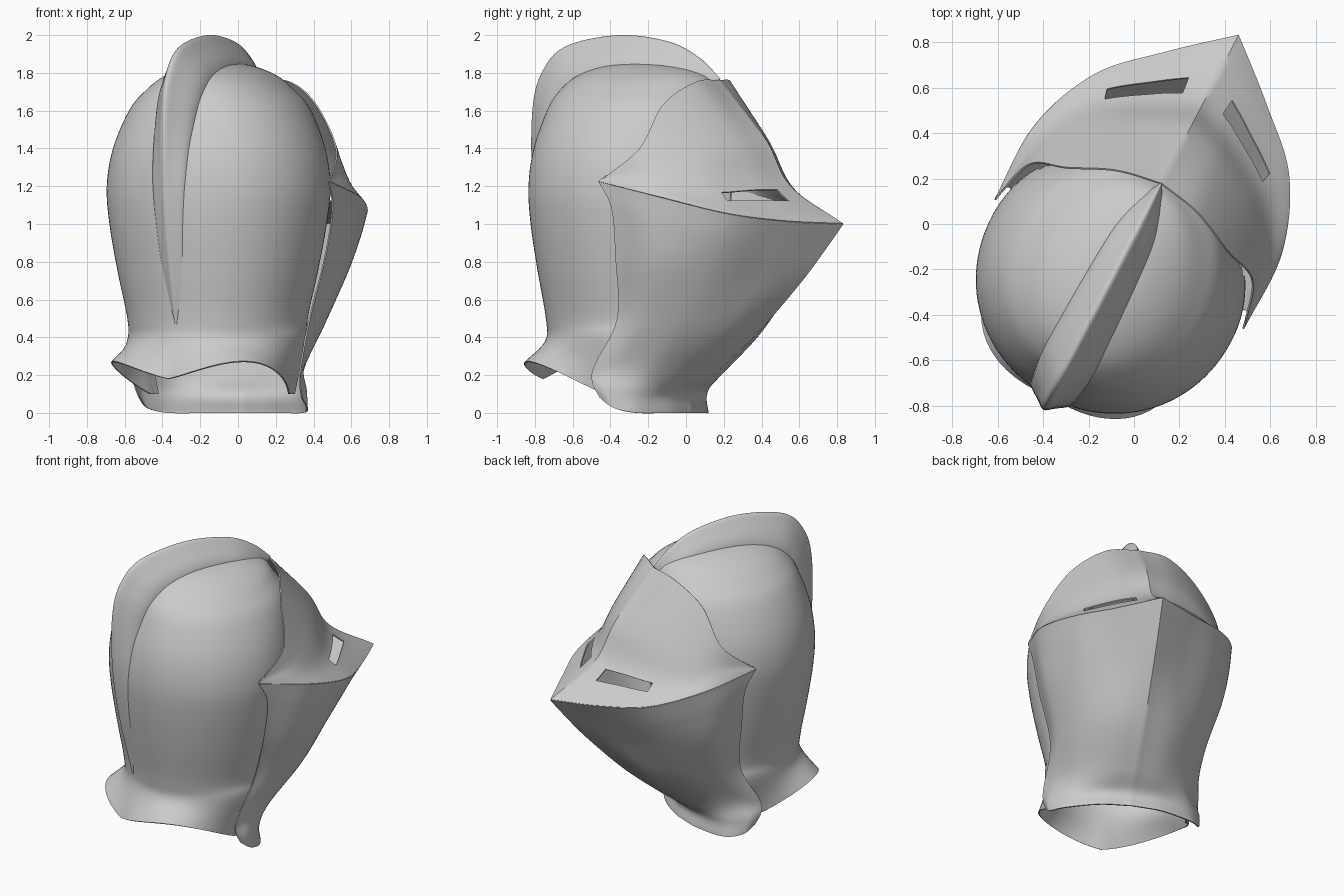
import bpy, bmesh, math
from mathutils import Vector

if "Cube" in bpy.data.objects:
    bpy.data.objects.remove(bpy.data.objects["Cube"])

TURN = math.radians(-27.5)      # the whole helmet is turned about z
OFFSET = (0.027, 0, 0)


def clamp(x):
    return max(0.0, min(1.0, x))


def spline(pts, n):
    """Catmull-Rom through the points, n steps per segment."""
    p = [Vector(q) for q in pts]
    p = [2 * p[0] - p[1]] + p + [2 * p[-1] - p[-2]]
    out = []
    for i in range(1, len(p) - 2):
        a, b, c, d = p[i - 1:i + 3]
        for k in range(n):
            t = k / n
            out.append(0.5 * (2 * b + (c - a) * t + (2 * a - 5 * b + 4 * c - d) * t * t
                              + (3 * b - a - 3 * c + d) * t ** 3))
    return out + [p[-2]]


def surface(rows, n_row, n_col):
    """Smooth grid through a few guide rows."""
    fine = [spline(r, n_col) for r in rows]
    cols = [spline(c, n_row) for c in zip(*fine)]
    return [list(r) for r in zip(*cols)]


def mirrored(grid):
    return [[Vector((-p.x, p.y, p.z)) for p in reversed(r[1:])] + r for r in grid]


def build(name, grid, skip=None, thick=0.008, angle=35):
    bm = bmesh.new()
    vs = [[bm.verts.new(p) for p in r] for r in grid]
    half = (len(grid[0]) - 1) / 2
    for i in range(len(grid) - 1):
        for j in range(len(grid[0]) - 1):
            q = [vs[i][j], vs[i][j + 1], vs[i + 1][j + 1], vs[i + 1][j]]
            mid = sum((v.co for v in q), Vector()) / 4
            if skip and skip(i, abs(j + 0.5 - half), mid):
                continue
            bm.faces.new(q)
    bmesh.ops.remove_doubles(bm, verts=bm.verts, dist=1e-5)
    bmesh.ops.delete(bm, geom=[v for v in bm.verts if not v.link_faces], context='VERTS')
    bmesh.ops.recalc_face_normals(bm, faces=bm.faces)
    me = bpy.data.meshes.new(name)
    bm.to_mesh(me)
    bm.free()
    ob = bpy.data.objects.new(name, me)
    bpy.context.collection.objects.link(ob)
    ob.rotation_euler.z = TURN
    ob.location = OFFSET
    for o in bpy.context.selected_objects:
        o.select_set(False)
    ob.select_set(True)
    bpy.context.view_layer.objects.active = ob
    if thick:
        m = ob.modifiers.new("shell", 'SOLIDIFY')
        m.thickness = thick
        m.offset = 0
        bpy.ops.object.convert(target='MESH')
    bpy.ops.object.shade_smooth_by_angle(angle=math.radians(angle))
    return ob


# Visor: guide rows run from the centre ridge to the ear (side, forward, up)
crease = [(0, .935, 1.0), (.25, .72, 1.015), (.48, .49, 1.055), (.61, .17, 1.14), (.615, -.2, 1.225)]
upper = [
    [(0, .2, 1.76), (.2, .16, 1.75), (.4, .07, 1.63), (.55, .01, 1.4), (.61, -.17, 1.245)],
    [(0, .47, 1.45), (.2, .39, 1.43), (.4, .26, 1.37), (.555, .08, 1.29), (.612, -.185, 1.24)],
    [(0, .62, 1.2), (.2, .52, 1.2), (.44, .35, 1.18), (.585, .1, 1.21), (.614, -.195, 1.232)],
    crease]
lower = [
    crease,
    [(0, .84, .88), (.22, .65, .89), (.465, .43, .92), (.598, .14, .98), (.6, -.13, 1.08)],
    [(0, .69, .7), (.2, .535, .71), (.425, .35, .74), (.56, .11, .78), (.555, -.13, .82)],
    [(0, .42, .42), (.2, .34, .43), (.38, .18, .46), (.475, -.0, .49), (.48, -.16, .5)],
    [(0, .16, .2), (.18, .11, .2), (.35, -.01, .22), (.44, -.15, .25), (.495, -.29, .25)],
    [(0, .03, .1), (.2, .0, .1), (.38, -.08, .1), (.48, -.2, .12), (.495, -.3, .16)],
    [(0, .03, 0), (.2, .005, 0), (.4, -.08, 0), (.475, -.18, .025), (.485, -.26, .08)]]

# Brow plate with the two eye slits left open
build("visor_brow", mirrored(surface(upper, 10, 12)),
      skip=lambda i, j, p: 21 <= i < 24 and 6 < j < 21)
# Pointed face plate with flared chin
build("visor_face", mirrored(surface(lower, 8, 12)))

# Bowl: height, back depth, half width, front depth
profile = [(1.855, 0, 0, 0), (1.835, .2, .14, .24), (1.78, .35, .27, .4), (1.7, .44, .375, .465),
           (1.6, .495, .465, .52), (1.4, .56, .555, .54), (1.2, .585, .59, .54),
           (1.0, .575, .575, .5), (.75, .54, .53, .45), (.5, .5, .475, .4), (.38, .505, .475, .4)]
CENTRE, POWER, STEPS = -.27, .97, 48
rim = spline([(1.17, .18, 0), (1.23, .27, 0), (.88, .1, 0)], STEPS // 4)   # scale, height


def bowl_column(k):
    th = math.pi * k / STEPS                  # 0 is the back, pi the front
    c, s = math.cos(th), max(0, math.sin(th))
    edge = rim[min(k, STEPS // 2)]
    rows = profile + [(edge.y, .5 * edge.x, .47 * edge.x, .37)]
    pts = []
    for z, back, w, front in rows:
        depth = back if c > 0 else front
        pts.append((w * s ** POWER, CENTRE - math.copysign(depth * abs(c) ** POWER, c), z))
    return spline(pts, 5)


def open_face(i, j, p):
    return p.y > -.2 + .2 * clamp((p.z - .2) / .5) + .3 * clamp((p.z - 1.3) / .35)


bowl = [list(r) for r in zip(*[bowl_column(k) for k in range(STEPS + 1)])]
build("skull_bowl", mirrored(bowl), skip=open_face, angle=50)

# Crest: rounded fin flaring into the middle of the bowl (forward, up)
top = [(-.775, .47), (-.87, .9), (-.915, 1.25), (-.915, 1.6), (-.86, 1.8), (-.72, 1.94),
       (-.4, 2.0), (-.1, 1.965), (.08, 1.88), (.205, 1.77)]
base = [(-.74, .47), (-.82, .9), (-.835, 1.25), (-.75, 1.55), (-.67, 1.68), (-.57, 1.75),
        (-.38, 1.81), (-.1, 1.81), (.04, 1.77), (.15, 1.7)]
tops = spline([(0, *p) for p in top], 6)
bases = spline([(0, *p) for p in base], 6)
crest = []
for n, (t, b) in enumerate(zip(tops, bases)):
    f = n / (len(tops) - 1)
    wide = .01 + .045 * max(0, math.sin(math.pi * f)) ** .6
    ring = []
    for k in range(25):
        a = math.pi * k / 24
        c = math.cos(a)
        p = b + (t - b) * max(0, math.sin(a)) ** .9
        p.x = -wide * c * (1 + 1.3 * c ** 4)
        ring.append(p)
    crest.append(ring)
build("crest", crest, thick=0, angle=60)
